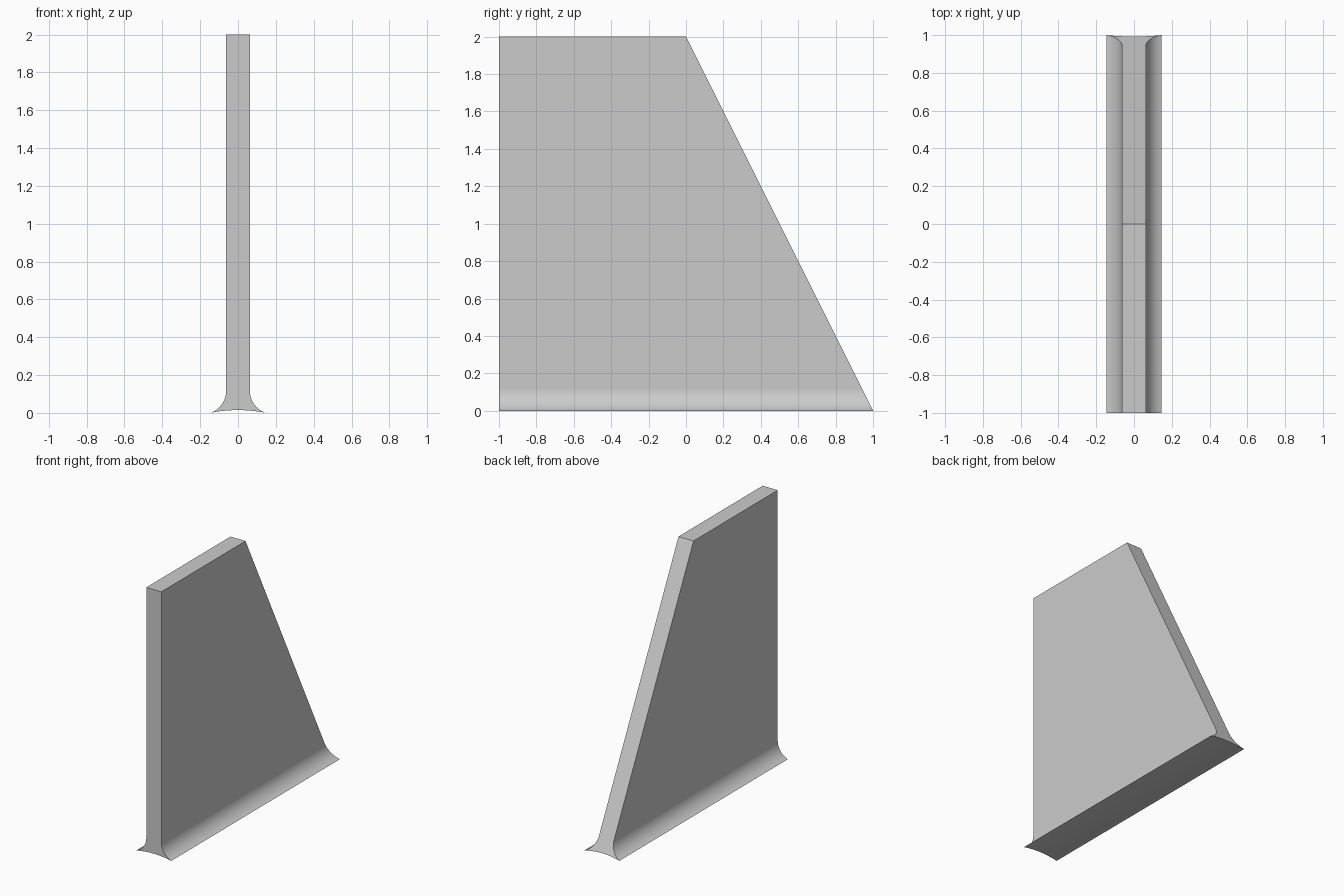
import bpy
import bmesh
from math import sin, cos, asin, acos

cube = bpy.data.objects.get("Cube")
if cube:
    bpy.data.objects.remove(cube, do_unlink=True)

HALF_THICK = 0.0625   # half thickness of the fin blade
HEIGHT = 2.0
FILLET_R = 0.125      # flare radius at the root
FILLET_Z = 0.118      # height where the flare begins
BELLY_R = 0.73        # radius of the hollow underside
STEPS = 16

# Half profile: blade top, flared root, hollow underside to the centre line
centre_x = HALF_THICK + FILLET_R
end_angle = asin(FILLET_Z / FILLET_R)
half = [(HALF_THICK, HEIGHT)]
for i in range(STEPS + 1):
    a = end_angle * i / STEPS
    half.append((centre_x - FILLET_R * cos(a), FILLET_Z - FILLET_R * sin(a)))
tip_x = half[-1][0]
tip_drop = BELLY_R * cos(asin(tip_x / BELLY_R))
for i in range(1, STEPS // 2 + 1):
    a = asin(tip_x / BELLY_R) * (1 - 2 * i / STEPS)
    half.append((BELLY_R * sin(a), BELLY_R * cos(a) - tip_drop))
profile = half + [(-x, z) for x, z in reversed(half[:-1])]

# Extrude the profile from front to back
bm = bmesh.new()
face = bm.faces.new([bm.verts.new((x, -1, z)) for x, z in profile])
extruded = bmesh.ops.extrude_face_region(bm, geom=[face])
moved = [v for v in extruded["geom"] if isinstance(v, bmesh.types.BMVert)]
bmesh.ops.translate(bm, verts=moved, vec=(0, 2, 0))

# Cut the sloping back edge and close it
cut = bmesh.ops.bisect_plane(bm, geom=bm.verts[:] + bm.edges[:] + bm.faces[:],
                             plane_co=(0, 1, 0), plane_no=(0, 2, 1),
                             dist=1e-6, clear_outer=True)
bmesh.ops.holes_fill(bm, edges=[e for e in bm.edges if e.is_boundary], sides=0)
bmesh.ops.remove_doubles(bm, verts=bm.verts, dist=1e-5)
bmesh.ops.recalc_face_normals(bm, faces=bm.faces)

mesh = bpy.data.meshes.new("fin")
bm.to_mesh(mesh)
bm.free()
fin = bpy.data.objects.new("fin", mesh)
bpy.context.collection.objects.link(fin)

# Plain grey
grey = bpy.data.materials.new("light grey")
grey.use_nodes = True
colour = (0.6, 0.6, 0.6, 1)
grey.diffuse_color = colour
grey.node_tree.nodes["Principled BSDF"].inputs["Base Color"].default_value = colour
mesh.materials.append(grey)

# Smooth flare and underside, sharp edges, flat blade sides
bpy.ops.object.select_all(action="DESELECT")
fin.select_set(True)
bpy.context.view_layer.objects.active = fin
bpy.ops.object.shade_smooth_by_angle(angle=0.5)
weighted = fin.modifiers.new("flat sides", "WEIGHTED_NORMAL")
weighted.keep_sharp = True
